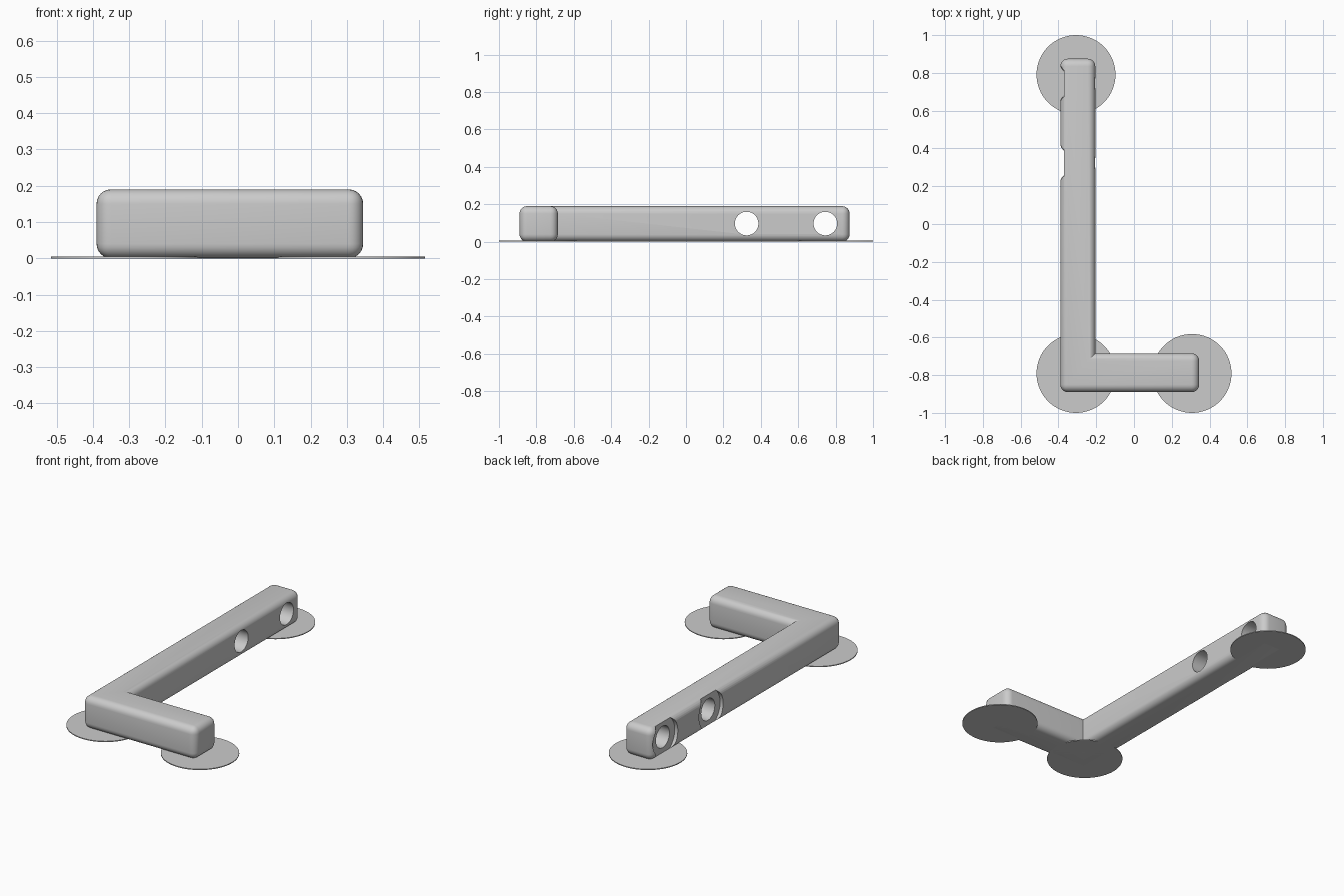
import bpy, bmesh, math
from mathutils import Matrix

cube = bpy.data.objects.get("Cube")
if cube:
    bpy.data.objects.remove(cube)

grey = bpy.data.materials.new("plain_grey")
grey.use_nodes = True
grey.diffuse_color = (0.6, 0.6, 0.6, 1)
grey.node_tree.nodes["Principled BSDF"].inputs["Base Color"].default_value = (0.6, 0.6, 0.6, 1)


def add_object(name, bm):
    bmesh.ops.recalc_face_normals(bm, faces=bm.faces)
    mesh = bpy.data.meshes.new(name)
    bm.to_mesh(mesh)
    bm.free()
    mesh.materials.append(grey)
    obj = bpy.data.objects.new(name, mesh)
    bpy.context.collection.objects.link(obj)
    return obj


def cylinder(name, radius, depth, matrix):
    bm = bmesh.new()
    bmesh.ops.create_cone(bm, cap_ends=True, segments=64, radius1=radius,
                          radius2=radius, depth=depth, matrix=matrix)
    return add_object(name, bm)


def activate(obj):
    bpy.ops.object.select_all(action='DESELECT')
    obj.select_set(True)
    bpy.context.view_layer.objects.active = obj


# L-shaped bar with rounded edges and a sharp inner corner
LEFT, INNER_X, RIGHT = -0.39, -0.205, 0.345
FRONT, INNER_Y, BACK = -0.89, -0.685, 0.875
HEIGHT, ROUND = 0.19, 0.04
outline = [(LEFT, FRONT), (RIGHT, FRONT), (RIGHT, INNER_Y),
           (INNER_X, INNER_Y), (INNER_X, BACK), (LEFT, BACK)]
bm = bmesh.new()
base = bm.faces.new([bm.verts.new((x, y, 0)) for x, y in outline])
top = bmesh.ops.extrude_face_region(bm, geom=[base])
bmesh.ops.translate(bm, vec=(0, 0, HEIGHT),
                    verts=[g for g in top["geom"] if isinstance(g, bmesh.types.BMVert)])
bmesh.ops.recalc_face_normals(bm, faces=bm.faces)


def is_inner(edge):
    return all(abs(v.co.x - INNER_X) < 1e-4 and abs(v.co.y - INNER_Y) < 1e-4
               for v in edge.verts)


bmesh.ops.bevel(bm, geom=[e for e in bm.edges if not is_inner(e)], offset=ROUND,
                segments=6, profile=0.5, affect='EDGES', clamp_overlap=False)
bar = add_object("angle_bar", bm)

# Two through holes, each with a shallow counterbore on the outer side
turn = Matrix.Rotation(math.pi / 2, 4, 'Y')
for y in (0.324, 0.745):
    for radius, x, depth in ((0.063, -0.3, 0.5), (0.112, LEFT - 0.03, 0.1)):
        cutter = cylinder("hole_cutter", radius, depth,
                          Matrix.Translation((x, y, 0.097)) @ turn)
        cutter.hide_render = True
        activate(bar)
        cut = bar.modifiers.new("hole", 'BOOLEAN')
        cut.operation, cut.solver, cut.object = 'DIFFERENCE', 'EXACT', cutter
        bpy.ops.object.modifier_apply(modifier=cut.name)
        bpy.data.objects.remove(cutter)

# Thin pads under the ends and the corner
THICK = 0.005
pads = [cylinder(name, 0.209, THICK, Matrix.Translation((x, y, THICK / 2)))
        for name, x, y in (("back_pad", -0.307, 0.791),
                           ("corner_pad", -0.307, -0.791),
                           ("side_pad", 0.307, -0.791))]

for obj in [bar] + pads:
    activate(obj)
    bpy.ops.object.shade_smooth_by_angle(angle=math.radians(30))
